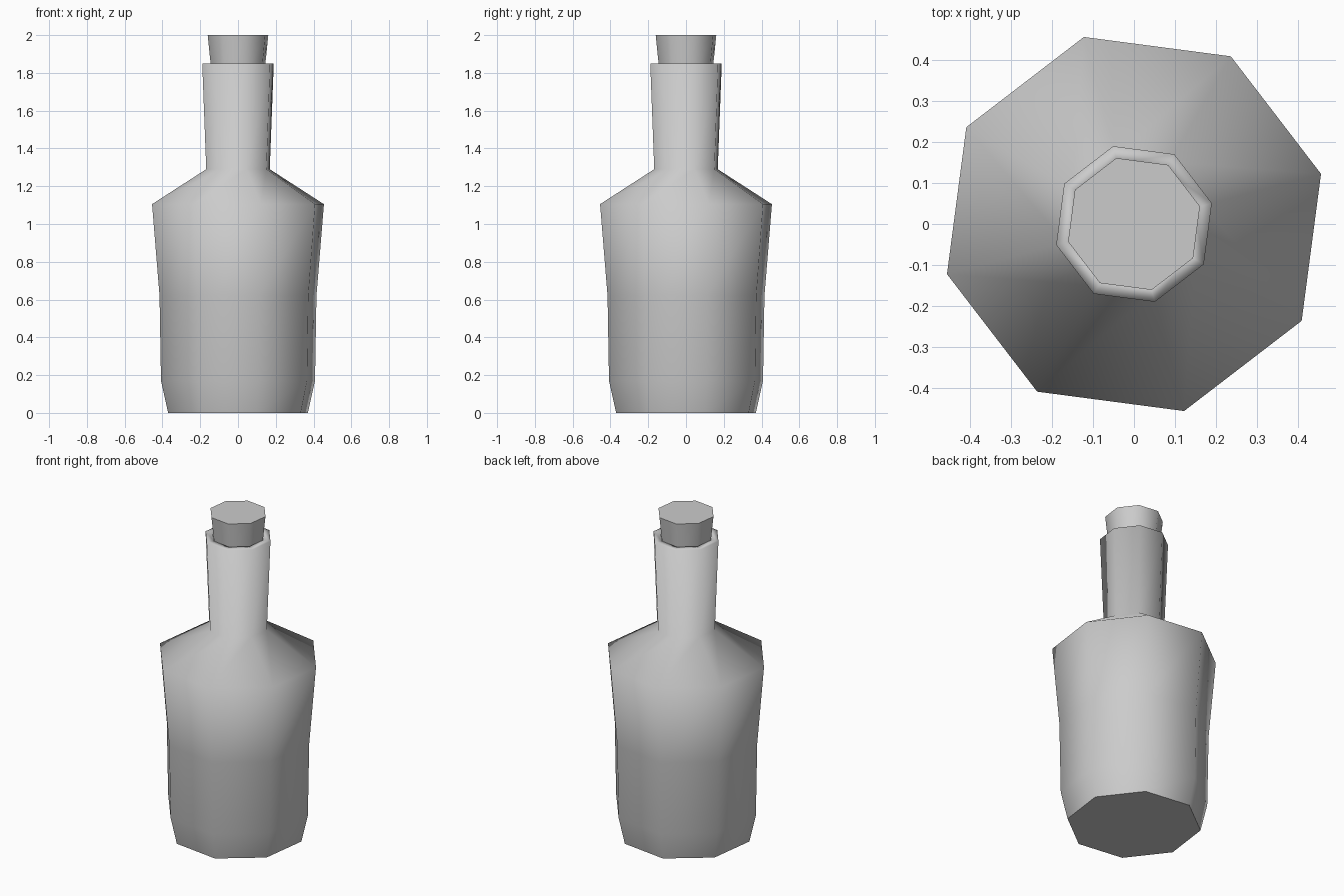
import bpy, bmesh, math

if "Cube" in bpy.data.objects:
    bpy.data.objects.remove(bpy.data.objects["Cube"])

SIDES = 8
TURN = math.radians(15)

grey = bpy.data.materials.new("light grey")
grey.diffuse_color = (0.6, 0.6, 0.6, 1)
grey.use_nodes = True
grey.node_tree.nodes["Principled BSDF"].inputs["Base Color"].default_value = grey.diffuse_color


def lathe(name, profile, sharp_rings):
    """Spin (radius, z) points into a capped eight-sided solid."""
    bm = bmesh.new()
    rings = []
    for r, z in profile:
        rings.append([bm.verts.new((r * math.cos(TURN + math.tau * i / SIDES),
                                    r * math.sin(TURN + math.tau * i / SIDES), z))
                      for i in range(SIDES)])
    for low, high in zip(rings, rings[1:]):
        for i in range(SIDES):
            j = (i + 1) % SIDES
            bm.faces.new((low[i], low[j], high[j], high[i]))
    bm.faces.new(rings[0][::-1])
    bm.faces.new(rings[-1])
    for f in bm.faces:
        f.smooth = True
    # crisp edges around the chosen rings
    for k in sharp_rings:
        for i in range(SIDES):
            bm.edges.get((rings[k][i], rings[k][(i + 1) % SIDES])).smooth = False
    mesh = bpy.data.meshes.new(name)
    bm.to_mesh(mesh)
    bm.free()
    mesh.materials.append(grey)
    obj = bpy.data.objects.new(name, mesh)
    bpy.context.collection.objects.link(obj)
    return obj


# Bottle: base, body, shoulder, neck, rim and shallow mouth
lathe("bottle", [(0.383, 0), (0.422, 0.17), (0.43, 0.62), (0.471, 1.105),
                 (0.174, 1.29), (0.196, 1.85), (0.152, 1.85), (0.15, 1.80)], [0])

# Tapered stopper
lathe("stopper", [(0.143, 1.78), (0.166, 2.0)], [0, 1])
